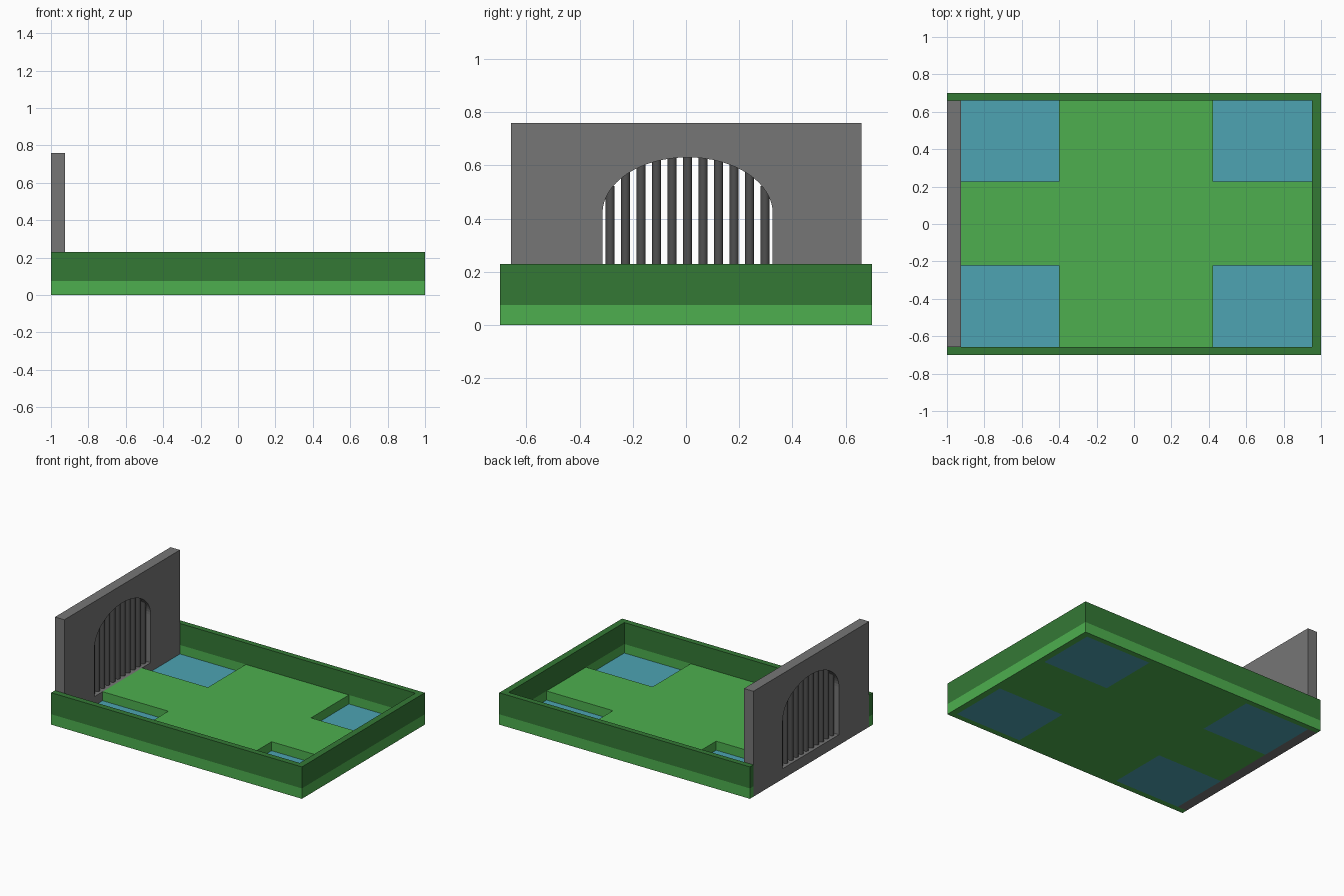
import bpy, math
from mathutils import Matrix

if "Cube" in bpy.data.objects:
    bpy.data.objects.remove(bpy.data.objects["Cube"])


def material(name, color):
    m = bpy.data.materials.new(name)
    m.diffuse_color = (*color, 1)
    m.use_nodes = True
    m.node_tree.nodes["Principled BSDF"].inputs["Base Color"].default_value = m.diffuse_color
    return m


GRASS = material("light_green", (0.075, 0.43, 0.077))
HEDGE = material("dark_green", (0.034, 0.19, 0.036))
WATER = material("water_blue", (0.075, 0.37, 0.45))
IRON = material("dark_iron", (0.08, 0.08, 0.08))
STONE = material("stone_grey", (0.18, 0.18, 0.18))


def plate(name, loops, lo, hi, mat, frame=Matrix()):
    """Fill closed 2D loops (inner loops become holes) and extrude from lo to hi."""
    cu = bpy.data.curves.new(name + "_profile", 'CURVE')
    cu.dimensions = '2D'
    cu.fill_mode = 'BOTH'
    cu.extrude = (hi - lo) / 2
    for pts in loops:
        sp = cu.splines.new('POLY')
        sp.points.add(len(pts) - 1)
        for p, (u, v) in zip(sp.points, pts):
            p.co = (u, v, 0, 1)
        sp.use_cyclic_u = True
    tmp = bpy.data.objects.new(name + "_profile", cu)
    bpy.context.collection.objects.link(tmp)
    bpy.context.view_layer.update()
    ev = tmp.evaluated_get(bpy.context.evaluated_depsgraph_get())
    me = bpy.data.meshes.new_from_object(ev)
    bpy.data.objects.remove(tmp)
    me.transform(frame @ Matrix.Translation((0, 0, (lo + hi) / 2)))
    me.materials.clear()
    me.materials.append(mat)
    me.shade_flat()
    ob = bpy.data.objects.new(name, me)
    bpy.context.collection.objects.link(ob)
    return ob


def rect(x0, x1, y0, y1):
    return [(x0, y0), (x1, y0), (x1, y1), (x0, y1)]


FLOOR_Z, WALL_Z, WATER_Z = 0.075, 0.23, 0.01
XL, XR, YF, YB = -0.925, 0.953, -0.658, 0.66     # inner yard limits
PL, PR, PF, PB = -0.4, 0.423, -0.222, 0.228      # inner pool edges

# Three-sided enclosure: light base course and dark upper wall
u_shape = [(-1, -0.7), (1, -0.7), (1, 0.7), (-1, 0.7),
           (-1, YB), (XR, YB), (XR, YF), (-1, YF)]
plate("base_course", [u_shape], 0, FLOOR_Z, GRASS)
plate("enclosure_wall", [u_shape], FLOOR_Z, WALL_Z, HEDGE)

# Cross-shaped lawn leaving the corners open for pools
cross = [(PL, YF), (PR, YF), (PR, PF), (XR, PF), (XR, PB), (PR, PB),
         (PR, YB), (PL, YB), (PL, PB), (XL, PB), (XL, PF), (PL, PF)]
plate("lawn", [cross], 0, FLOOR_Z, GRASS)

# Sunken corner pools
for side, x0, x1 in (("left", XL, PL), ("right", PR, XR)):
    for end, y0, y1 in (("front", YF, PF), ("back", PB, YB)):
        plate(f"pool_{end}_{side}", [rect(x0, x1, y0, y1)], 0, WATER_Z, WATER)

# Gate wall with elliptical arch, drawn in y-z and extruded along x
CY, HALF, SPRING, RISE = 0.006, 0.32, 0.42, 0.21
arch = [(CY - HALF, FLOOR_Z), (CY + HALF, FLOOR_Z)]
arch += [(CY + HALF * math.cos(a), SPRING + RISE * math.sin(a))
         for a in (math.pi * i / 32 for i in range(33))]
yz_frame = Matrix(((0, 0, 1, 0), (1, 0, 0, 0), (0, 1, 0, 0), (0, 0, 0, 1)))
plate("gate_wall", [rect(YF, YB, 0, 0.76), arch], -1, XL, STONE, yz_frame)

# Vertical bars reaching just into the arch
for i in range(-5, 6):
    dy = i * 0.0582
    top = SPRING + RISE * math.sqrt(1 - (dy / HALF) ** 2) + 0.015
    bottom = FLOOR_Z - 0.01
    bpy.ops.mesh.primitive_cylinder_add(
        vertices=16, radius=0.017, depth=top - bottom,
        location=(-0.9625, CY + dy, (top + bottom) / 2))
    bar = bpy.context.object
    bar.name = f"gate_bar_{i + 6}"
    bar.data.materials.append(IRON)
    bpy.ops.object.shade_smooth_by_angle()
